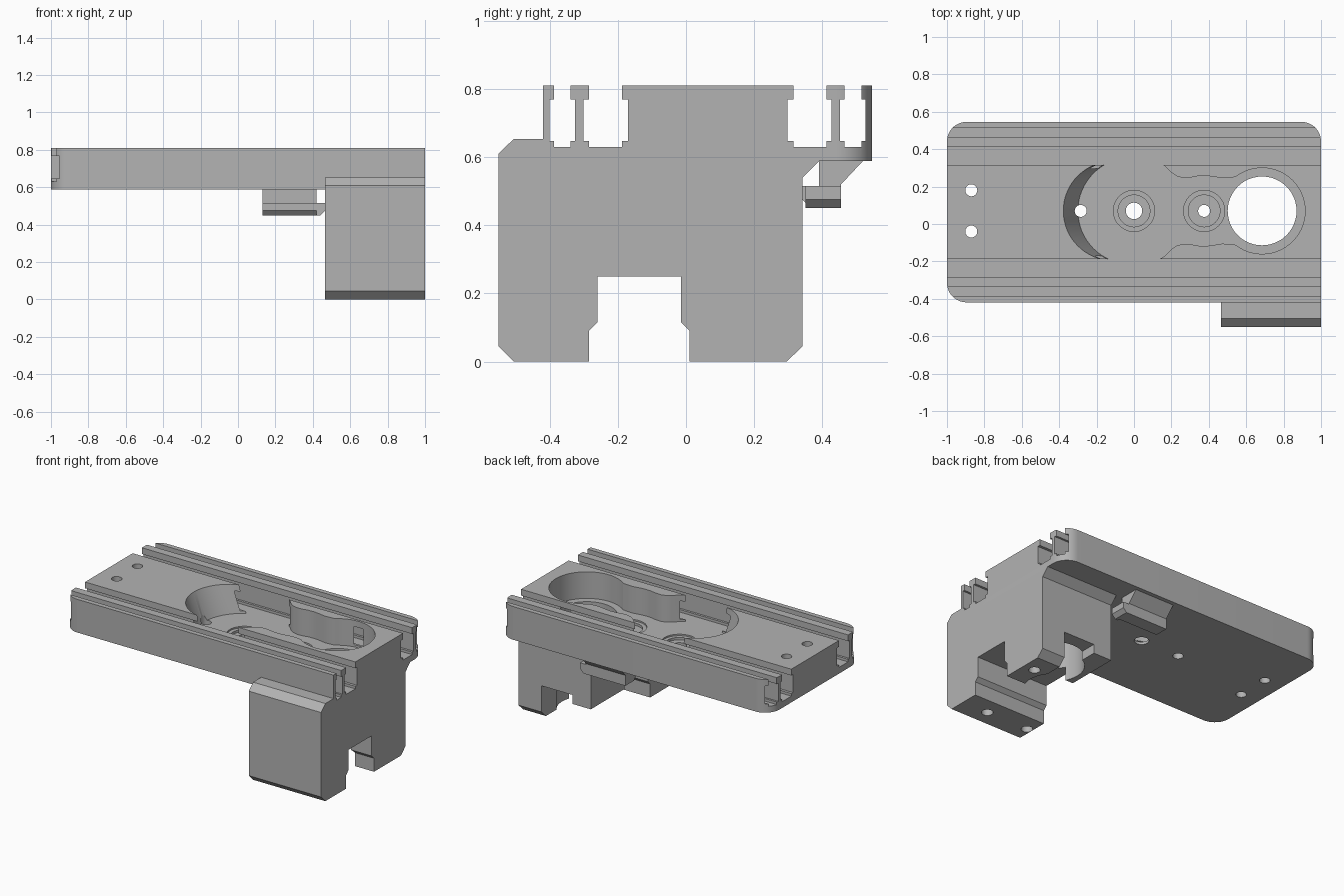
import bpy
import bmesh
from math import sin, cos, pi, radians

if "Cube" in bpy.data.objects:
    bpy.data.objects.remove(bpy.data.objects["Cube"], do_unlink=True)

grey = bpy.data.materials.new("plain grey")
grey.use_nodes = True
grey.diffuse_color = (0.45, 0.45, 0.45, 1)
grey.node_tree.nodes["Principled BSDF"].inputs["Base Color"].default_value = (0.45, 0.45, 0.45, 1)

MID = 0.0635            # centre line of the plate in y
FRONT, BACK = -0.419, 0.546
UNDER, TOP = 0.588, 0.81
FLOOR = 0.632           # pocket floor


def loft(name, lower, upper):
    """Closed solid between two matching loops of 3D points."""
    bm = bmesh.new()
    a = [bm.verts.new(p) for p in lower]
    b = [bm.verts.new(p) for p in upper]
    n = len(a)
    bm.faces.new(a)
    bm.faces.new(b)
    for i in range(n):
        j = (i + 1) % n
        bm.faces.new((a[i], a[j], b[j], b[i]))
    bmesh.ops.recalc_face_normals(bm, faces=bm.faces)
    mesh = bpy.data.meshes.new(name)
    bm.to_mesh(mesh)
    bm.free()
    mesh.materials.append(grey)
    obj = bpy.data.objects.new(name, mesh)
    bpy.context.collection.objects.link(obj)
    return obj


def along_x(name, profile, x0, x1):
    return loft(name, [(x0, y, z) for y, z in profile], [(x1, y, z) for y, z in profile])


def along_z(name, outline, z0, z1):
    return loft(name, [(x, y, z0) for x, y in outline], [(x, y, z1) for x, y in outline])


def box(name, x0, x1, y0, y1, z0, z1):
    return along_z(name, [(x0, y0), (x1, y0), (x1, y1), (x0, y1)], z0, z1)


def arc(x, y, r, start, end, n):
    return [(x + r * cos(radians(start + (end - start) * i / n)),
             y + r * sin(radians(start + (end - start) * i / n))) for i in range(n + 1)]


def circle(x, y, r, n=48):
    return arc(x, y, r, 0, 360, n)[:-1]


def bore(x, y, r, z0, z1):
    return along_z("bore", circle(x, y, r), z0, z1)


def cut(target, *cutters):
    for c in cutters:
        c.hide_render = True
        mod = target.modifiers.new("cut", 'BOOLEAN')
        mod.operation = 'DIFFERENCE'
        mod.solver = 'EXACT'
        mod.object = c
        bpy.context.view_layer.objects.active = target
        bpy.ops.object.modifier_apply(modifier=mod.name)
        bpy.data.objects.remove(c, do_unlink=True)


# Plate, three rounded corners and one square corner over the block
R = 0.105
outline = [(1, FRONT)]
outline += arc(1 - R, BACK - R, R, 0, 90, 12)
outline += arc(R - 1, BACK - R, R, 90, 180, 12)
outline += arc(R - 1, FRONT + R, R, 180, 270, 12)
plate = along_z("plate", outline, UNDER, TOP)


# Undercut slots along both long edges, mirrored about the centre line
def slot(neck0, neck1, wide0, wide1, flip):
    half = [(0.63, 0), (0.647, 0), (0.647, 1), (0.768, 1), (0.768, 0), (0.85, 0)]
    prof = [((wide0 if w else neck0), z) for z, w in half]
    prof += [((wide1 if w else neck1), z) for z, w in reversed(half)]
    if flip:
        prof = [(2 * MID - y, z) for y, z in prof]
    return along_x("slot", prof, -1.1, 1.1)


for flip in (False, True):
    cut(plate, slot(-0.387, -0.338, -0.40, -0.325, flip),
        slot(-0.285, -0.188, -0.30, -0.17, flip))

# Pocket: leaning round wall on the left, open middle, keyhole shape on the right
PY = 0.07
lean = loft("lean", [(x, y, FLOOR) for x, y in circle(-0.015, PY, 0.285, 64)],
            [(x, y, 0.83) for x, y in circle(-0.125, PY, 0.262, 64)])
edge = [(-0.1, 0.262), (0.13, 0.262), (0.165, 0.24), (0.2, 0.205), (0.23, 0.185), (0.26, 0.177),
        (0.3, 0.178), (0.34, 0.186), (0.38, 0.188), (0.42, 0.184), (0.47, 0.175), (0.51, 0.177)]
keyhole = [(x, PY - h) for x, h in edge]
keyhole += arc(0.685, PY, 0.23, -128, 128, 40)
keyhole += [(x, PY + h) for x, h in reversed(edge)]
cut(plate, lean, along_z("keyhole", keyhole, FLOOR, 0.84))

# Stepped screw seats, large opening and small holes
for x, r in ((0, 0.044), (0.375, 0.032)):
    cut(plate, bore(x, PY, 0.11, 0.622, 0.66), bore(x, PY, 0.085, 0.606, 0.66),
        bore(x, PY, r, 0.5, 0.7))
cut(plate, bore(0.685, PY, 0.184, 0.5, 0.84))
for x, y in ((-0.87, 0.18), (-0.87, -0.04), (-0.285, PY)):
    cut(plate, bore(x, y, 0.032, 0.5, 0.9))

# Clamp block under the right end
profile = [(-0.55, 0.045), (-0.505, 0), (-0.285, 0), (-0.285, 0.09), (-0.26, 0.115),
           (-0.26, 0.25), (-0.015, 0.25), (-0.015, 0.115), (0.01, 0.09), (0.01, 0),
           (0.295, 0), (0.342, 0.045), (0.342, 0.54), (0.39, UNDER), (0.39, 0.6),
           (-0.415, 0.6), (-0.415, 0.653), (-0.505, 0.653), (-0.55, 0.61)]
block = along_x("clamp_block", profile, 0.465, 1)
cut(block, box("gap", 0.6, 0.83, -0.1, 0.5, -0.1, 0.22),
    box("gap", 0.4, 0.61, -0.1, 0.5, -0.1, 0.16),
    bore(0.685, PY, 0.184, -0.2, 0.9))
for x, y in ((0.81, -0.4), (0.5, -0.4), (0.92, 0.17)):
    cut(block, bore(x, y, 0.035, -0.1, 0.08))

# Hook below the plate
hook = along_x("hook", [(0.39, 0.6), (0.53, 0.6), (0.455, 0.52), (0.455, 0.45), (0.365, 0.45),
                        (0.342, 0.475), (0.342, 0.515), (0.39, 0.515)], 0.13, 0.42)
tip = loft("hook_tip", [(0.42, 0.35, 0.45), (0.44, 0.35, 0.45), (0.465, 0.35, 0.475),
                        (0.465, 0.35, 0.515), (0.42, 0.35, 0.515)],
           [(0.42, 0.455, 0.45), (0.44, 0.455, 0.45), (0.465, 0.455, 0.475),
            (0.465, 0.455, 0.515), (0.42, 0.455, 0.515)])

# Smooth the round walls, keep the edges sharp
bpy.ops.object.select_all(action='DESELECT')
for obj in (plate, block, hook, tip):
    obj.select_set(True)
bpy.context.view_layer.objects.active = plate
bpy.ops.object.shade_smooth_by_angle(angle=radians(25))
